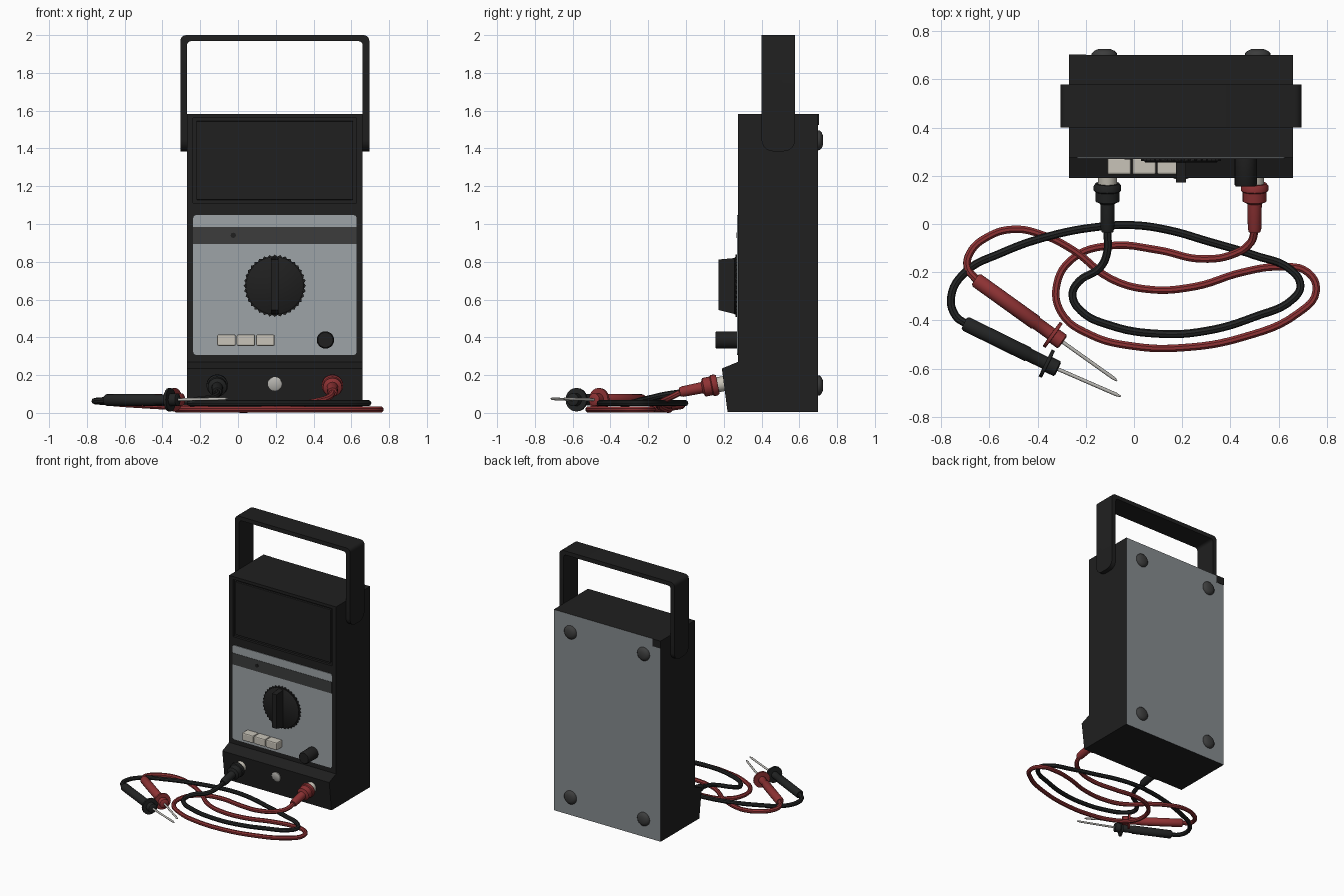
import bpy, bmesh, math
from mathutils import Vector

if "Cube" in bpy.data.objects:
    bpy.data.objects.remove(bpy.data.objects["Cube"])

CX = 0.195  # centre line of the meter case


def colour(name, r, g, b):
    m = bpy.data.materials.new(name)
    m.diffuse_color = (r, g, b, 1)
    m.use_nodes = True
    m.node_tree.nodes["Principled BSDF"].inputs["Base Color"].default_value = m.diffuse_color
    return m


BLACK = colour("case black", 0.014, 0.014, 0.014)
RUBBER = colour("rubber black", 0.016, 0.017, 0.017)
STRIPE = colour("dark grey", 0.045, 0.046, 0.046)
SILVER = colour("panel grey", 0.34, 0.37, 0.39)
BACK = colour("back grey", 0.24, 0.26, 0.275)
IVORY = colour("ivory", 0.58, 0.55, 0.48)
RED = colour("red", 0.27, 0.032, 0.034)
METAL = colour("metal", 0.50, 0.49, 0.46)


def finish(name, bm, mat, smooth=False):
    bmesh.ops.recalc_face_normals(bm, faces=bm.faces[:])
    me = bpy.data.meshes.new(name)
    bm.to_mesh(me)
    bm.free()
    me.materials.append(mat)
    ob = bpy.data.objects.new(name, me)
    bpy.context.collection.objects.link(ob)
    if smooth:
        bpy.ops.object.select_all(action='DESELECT')
        ob.select_set(True)
        bpy.context.view_layer.objects.active = ob
        bpy.ops.object.shade_smooth_by_angle(angle=math.radians(40))
    return ob


def prism_mesh(pts, axis, a, b):
    """Extrude a profile: (y, z) points along x, or (x, z) points along y."""
    bm = bmesh.new()
    vs = [bm.verts.new((a, p, q) if axis == 'x' else (p, a, q)) for p, q in pts]
    f = bm.faces.new(vs)
    ext = bmesh.ops.extrude_face_region(bm, geom=[f])
    d = Vector((b - a, 0, 0)) if axis == 'x' else Vector((0, b - a, 0))
    bmesh.ops.translate(bm, vec=d, verts=[v for v in ext['geom'] if isinstance(v, bmesh.types.BMVert)])
    return bm


def box(name, x0, x1, y0, y1, z0, z1, mat, bevel=0):
    bm = prism_mesh([(x0, z0), (x1, z0), (x1, z1), (x0, z1)], 'y', y0, y1)
    if bevel:
        bmesh.ops.bevel(bm, geom=bm.edges[:], offset=bevel, segments=2, affect='EDGES', profile=0.5)
    return finish(name, bm, mat)


def round_rect(x0, x1, z0, z1, r, n=4):
    pts = []
    for i, (cx, cz) in enumerate([(x1 - r, z1 - r), (x0 + r, z1 - r), (x0 + r, z0 + r), (x1 - r, z0 + r)]):
        for k in range(n + 1):
            a = math.radians(90 * i + 90 * k / n)
            pts.append((cx + r * math.cos(a), cz + r * math.sin(a)))
    return pts


def lathe(name, origin, direction, rings, mat, n=20):
    """Round part: rings of (distance, radius) along a direction."""
    bm = bmesh.new()
    q = Vector(direction).to_track_quat('Z', 'Y')
    loops = []
    for t, r in rings:
        loops.append([bm.verts.new(Vector(origin) + q @ Vector(
            (r * math.cos(2 * math.pi * i / n), r * math.sin(2 * math.pi * i / n), t))) for i in range(n)])
    for a, b in zip(loops, loops[1:]):
        for i in range(n):
            bm.faces.new((a[i], a[(i + 1) % n], b[(i + 1) % n], b[i]))
    bm.faces.new(loops[0])
    bm.faces.new(loops[-1])
    return finish(name, bm, mat, True)


# Case with a sloping foot, grey back and recessed display window
case = finish("case", prism_mesh(
    [(0.22, 0.005), (0.19, 0.235), (0.275, 0.27), (0.275, 1.583), (0.70, 1.583), (0.70, 0.005)],
    'x', CX - 0.465, CX + 0.465), BLACK)
cutter = box("display_cutter", CX - 0.432, CX + 0.432, 0.2, 0.295, 1.11, 1.56, BLACK)
cutter.hide_render = True
cutter.hide_set(True)
mod = case.modifiers.new("window", 'BOOLEAN')
mod.operation = 'DIFFERENCE'
mod.solver = 'EXACT'
mod.object = cutter
case.data.materials.append(BACK)
for p in case.data.polygons:
    p.material_index = 1 if p.normal.y > 0.9 else 0
box("display_window", CX - 0.415, CX + 0.415, 0.279, 0.30, 1.128, 1.545, BLACK, 0.004)
box("back_corner_patch", -0.27, -0.20, 0.698, 0.703, 1.525, 1.583, BLACK)

# Control panel with dark band and index dot
finish("control_panel", prism_mesh(round_rect(CX - 0.432, CX + 0.432, 0.307, 1.047, 0.015), 'y', 0.271, 0.28), SILVER)
box("panel_band", CX - 0.432, CX + 0.432, 0.269, 0.275, 0.895, 0.985, STRIPE)
lathe("index_dot", (-0.025, 0.275, 0.94), (0, -1, 0), [(0, 0.014), (0.008, 0.014)], BLACK, 12)

# Scalloped rotary dial with pointer bar
dial = [(CX + (0.16 + 0.005 * math.cos(math.pi * i)) * math.cos(2 * math.pi * i / 72),
         0.673 + (0.16 + 0.005 * math.cos(math.pi * i)) * math.sin(2 * math.pi * i / 72)) for i in range(72)]
finish("dial_skirt", prism_mesh(dial, 'y', 0.261, 0.275), BLACK)
lathe("dial_disc", (CX, 0.265, 0.673), (0, -1, 0), [(0, 0.152), (0.006, 0.152), (0.011, 0.146)], BLACK, 40)
finish("dial_pointer", prism_mesh(
    [(0.262, 0.522), (0.172, 0.545), (0.172, 0.812), (0.262, 0.82)], 'x', CX - 0.02, CX + 0.02), BLACK)

# Push buttons and small knob
for i in range(3):
    x = -0.11 + i * 0.103
    box("push_button", x, x + 0.098, 0.205, 0.275, 0.355, 0.415, IVORY, 0.008)
lathe("small_knob", (0.463, 0.275, 0.386), (0, -1, 0), [(0, 0.046), (0.112, 0.046), (0.12, 0.04)], BLACK)
lathe("front_screw", (CX, 0.205, 0.155), (0, -1, -0.13), [(0, 0.037), (0.012, 0.037), (0.016, 0.03)], METAL)

# Back screws
for x in (-0.123, 0.513):
    for z in (0.145, 1.443):
        lathe("back_screw", (x, 0.698, z), (0, 1, 0),
              [(0, 0.053), (0.01, 0.052), (0.02, 0.042), (0.027, 0.026)], STRIPE)

# Carrying handle: rounded arch with rounded feet
arch = []
for w, top, r in ((0.50, 2.0, 0.03), (0.465, 1.968, 0.022)):
    corner = round_rect(CX - w, CX + w, 1.385, top, r)[:10]
    side = [(CX + w, 1.385)] + corner + [(CX - w, 1.385)]
    arch += side if w == 0.50 else side[::-1]
bm = prism_mesh(arch, 'y', 0.40, 0.578)
feet = [e for e in bm.edges if all(v.co.z < 1.39 for v in e.verts) and abs(e.verts[0].co.y - e.verts[1].co.y) < 0.01]
bmesh.ops.bevel(bm, geom=feet, offset=0.06, segments=5, affect='EDGES', profile=0.5)
finish("carrying_handle", bm, BLACK, True)


# Test leads: cable, plug and probe
def lead(colour_name, mat, x, path, rest, tail, probe_end, tip_end):
    lathe("jack_collar", (x, 0.215, 0.158), (0, -1, -0.2), [(0, 0.04), (0.05, 0.04)], IVORY)
    lathe(colour_name + "_plug", (x, 0.168, 0.150), (0, -1, -0.2),
          [(0, 0.05), (0.01, 0.057), (0.03, 0.057), (0.035, 0.05), (0.075, 0.05), (0.085, 0.03),
           (0.19, 0.028), (0.205, 0.024)], mat)
    cu = bpy.data.curves.new(colour_name + "_cable", 'CURVE')
    cu.dimensions = '3D'
    cu.bevel_depth = 0.0165
    cu.bevel_resolution = 2
    cu.resolution_u = 6
    sp = cu.splines.new('BEZIER')
    sp.bezier_points.add(len(path) - 1)
    last = len(path) - 1
    for i, (px, py) in enumerate(path):
        z = rest
        z += (0.108 - rest) * max(0, 1 - i / 4)
        z += (0.068 - rest) * max(0, 1 - (last - i) / tail)
        sp.bezier_points[i].co = (px, py, z)
        sp.bezier_points[i].handle_left_type = sp.bezier_points[i].handle_right_type = 'AUTO'
    tmp = bpy.data.objects.new("cable_path", cu)
    bpy.context.collection.objects.link(tmp)
    bpy.context.view_layer.update()
    bm = bmesh.new()
    me = bpy.data.meshes.new_from_object(tmp.evaluated_get(bpy.context.evaluated_depsgraph_get()))
    bm.from_mesh(me)
    bpy.data.objects.remove(tmp)
    for f in bm.faces:
        f.material_index = 0
    finish(colour_name + "_cable", bm, mat, True)
    start, end = Vector((*path[-1], 0.068)), Vector((*probe_end, 0.07))
    d = end - start
    L = d.length
    lathe(colour_name + "_probe", start, d,
          [(-0.01, 0.024), (0.0, 0.031), (L - 0.14, 0.031), (L - 0.135, 0.027), (L - 0.06, 0.027),
           (L - 0.059, 0.062), (L - 0.045, 0.062), (L - 0.044, 0.034), (L - 0.005, 0.034), (L, 0.026)], mat)
    tip = Vector((*tip_end, 0.075)) - end
    lathe(colour_name + "_probe_tip", end, tip,
          [(-0.01, 0.0075), (tip.length - 0.02, 0.0075), (tip.length, 0.003)], METAL, 10)


lead("red", RED, 0.50,
     [(0.5, -0.03), (0.485, -0.075), (0.42, -0.122), (0.28, -0.145), (0.1, -0.108), (-0.1, -0.09),
      (-0.25, -0.14), (-0.32, -0.25), (-0.3, -0.37), (-0.18, -0.46), (0.0, -0.507), (0.2, -0.513),
      (0.45, -0.47), (0.68, -0.37), (0.755, -0.28), (0.72, -0.2), (0.6, -0.178), (0.45, -0.2),
      (0.25, -0.26), (0.05, -0.27), (-0.1, -0.225), (-0.25, -0.11), (-0.38, -0.045), (-0.5, -0.022),
      (-0.61, -0.055), (-0.68, -0.12), (-0.69, -0.18), (-0.65, -0.235)],
     0.018, 7, (-0.295, -0.49), (-0.07, -0.65))
lead("black", RUBBER, -0.11,
     [(-0.11, -0.03), (-0.112, -0.12), (-0.14, -0.18), (-0.23, -0.24), (-0.255, -0.295), (-0.22, -0.36),
      (-0.1, -0.42), (0.1, -0.455), (0.3, -0.443), (0.5, -0.385), (0.66, -0.31), (0.69, -0.255),
      (0.65, -0.19), (0.5, -0.13), (0.3, -0.07), (0.15, -0.027), (0, -0.005), (-0.15, -0.012),
      (-0.35, -0.05), (-0.55, -0.12), (-0.7, -0.2), (-0.758, -0.3), (-0.74, -0.38), (-0.695, -0.415)],
     0.052, 5, (-0.315, -0.602), (-0.055, -0.715))
